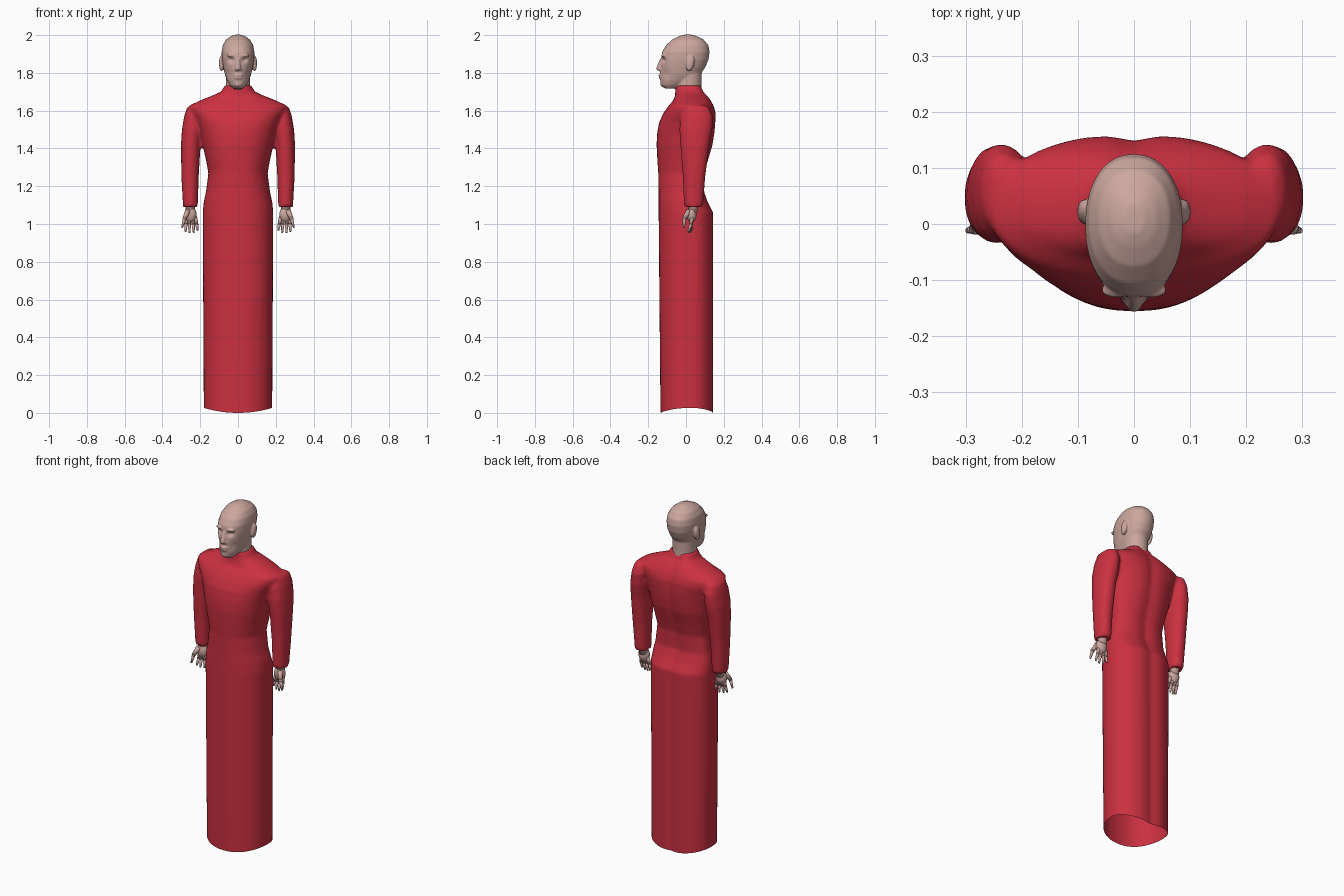
import bpy, bmesh, math
from mathutils import Vector, Matrix

if "Cube" in bpy.data.objects:
    bpy.data.objects.remove(bpy.data.objects["Cube"])


def material(name, rgb):
    m = bpy.data.materials.new(name)
    m.diffuse_color = (*rgb, 1)
    m.use_nodes = True
    m.node_tree.nodes["Principled BSDF"].inputs["Base Color"].default_value = m.diffuse_color
    return m


RED = material("red cloth", (0.60, 0.030, 0.052))
SKIN = material("skin", (0.60, 0.385, 0.345))


def loft(bm, rings, yc=None, cx=0, n=40, power=2.0, groove=0):
    """Closed tube of rings (z, half width, front y, back y[, centre x])."""
    loops = []
    for r in rings:
        z, hx, yf, yb = r[:4]
        x0 = r[4] * cx if len(r) > 4 else cx
        mid = (yf + yb) / 2 if yc is None else min(max(yc, yf), yb)
        loop = []
        for i in range(n):
            a = 2 * math.pi * i / n
            c, s = math.cos(a), math.sin(a)
            c = math.copysign(abs(c) ** (2 / power), c)
            s = math.copysign(abs(s) ** (2 / power), s)
            y = mid + (s * (yb - mid) if s > 0 else s * (mid - yf))
            if s > 0:
                y -= groove * math.exp(-(c * hx / 0.035) ** 2)
            loop.append(bm.verts.new((x0 + c * hx, y, z)))
        loops.append(loop)
    faces = []
    for a, b in zip(loops, loops[1:]):
        for i in range(n):
            j = (i + 1) % n
            faces.append(bm.faces.new((a[i], a[j], b[j], b[i])))
    faces.append(bm.faces.new(loops[0][::-1]))
    faces.append(bm.faces.new(loops[-1]))


def ball(bm, pos, radii, tilt=0):
    m = (Matrix.Translation(pos) @ Matrix.Rotation(tilt, 4, 'X')
         @ Matrix.Diagonal((*radii, 1)))
    bmesh.ops.create_uvsphere(bm, u_segments=20, v_segments=12, radius=1, matrix=m)


def limb(bm, a, b, r1, r2):
    a, b = Vector(a), Vector(b)
    d = b - a
    m = Matrix.Translation((a + b) / 2) @ d.to_track_quat('Z', 'Y').to_matrix().to_4x4()
    bmesh.ops.create_cone(bm, cap_ends=True, segments=10, radius1=r1, radius2=r2,
                          depth=d.length, matrix=m)


def finish(name, bm, mat, voxel=0, smooth=0):
    """Make the object; fuse overlapping solids when a voxel size is given."""
    me = bpy.data.meshes.new(name)
    bm.to_mesh(me)
    bm.free()
    ob = bpy.data.objects.new(name, me)
    bpy.context.collection.objects.link(ob)
    if voxel:
        mod = ob.modifiers.new("fuse", 'REMESH')
        mod.mode = 'VOXEL'
        mod.voxel_size = voxel
        sm = ob.modifiers.new("soften", 'SMOOTH')
        sm.iterations = smooth
        sm.factor = 0.5
        dg = bpy.context.evaluated_depsgraph_get()
        me = bpy.data.meshes.new_from_object(ob.evaluated_get(dg))
        ob.modifiers.clear()
        ob.data = me
    me.materials.clear()
    me.materials.append(mat)
    for p in me.polygons:
        p.use_smooth = True
        p.material_index = 0
    return ob


# Robe: long skirt, torso and shoulders
bm = bmesh.new()
loft(bm, [(-0.03, .181, -.135, .15), (0.5, .184, -.14, .15), (1.06, .187, -.145, .15),
          (1.115, .182, -.145, .12), (1.17, .17, -.145, .10), (1.27, .157, -.147, .103),
          (1.34, .17, -.152, .122), (1.42, .188, -.156, .146), (1.48, .20, -.153, .155),
          (1.54, .22, -.142, .16), (1.59, .25, -.118, .16), (1.625, .262, -.093, .15),
          (1.655, .20, -.066, .135), (1.68, .135, -.058, .118), (1.70, .09, -.057, .10),
          (1.735, .069, -.056, .086)],
     yc=0.025, power=2.25, groove=0.012)
# Sleeves
for s in (-1, 1):
    loft(bm, [(1.09, .039, -.01, .09, .252), (1.25, .046, -.017, .102, .254),
              (1.42, .052, -.03, .125, .25), (1.50, .054, -.035, .14, .243),
              (1.57, .05, -.03, .142, .235), (1.615, .036, -.01, .125, .235),
              (1.63, .018, .02, .10, .235)], cx=s, n=28, power=2.2)
robe = finish("robe", bm, RED, 0.01, 3)

# Open the hem and curve it
bm = bmesh.new()
bm.from_mesh(robe.data)
bmesh.ops.bisect_plane(bm, geom=bm.verts[:] + bm.edges[:] + bm.faces[:],
                       plane_co=(0, 0, 0.03), plane_no=(0, 0, 1), clear_inner=True)
for v in bm.verts:
    if v.co.z < 0.0301:
        v.co.z = 0.026 * min(1, abs(v.co.x) / 0.18) ** 2
bm.to_mesh(robe.data)
bm.free()

# Head: skull, jaw and neck
bm = bmesh.new()
loft(bm, [(1.717, .028, -.112, -.05), (1.735, .044, -.132, -.01), (1.76, .058, -.136, .04),
          (1.79, .069, -.137, .075), (1.83, .078, -.135, .102), (1.87, .085, -.133, .119),
          (1.91, .087, -.127, .125), (1.945, .081, -.107, .119), (1.975, .064, -.075, .095),
          (1.993, .04, -.04, .06), (2.002, .018, -.015, .035)], power=2.2)
loft(bm, [(1.66, .068, -.055, .085), (1.74, .064, -.055, .082), (1.84, .062, -.05, .085)])
# Nose, brow, lips, chin and ears
limb(bm, (0, -.128, 1.873), (0, -.141, 1.825), .010, .016)
ball(bm, (0, -.143, 1.822), (.013, .015, .011))
for s in (-1, 1):
    ball(bm, (s * .013, -.133, 1.818), (.01, .011, .009))
    ball(bm, (s * .032, -.118, 1.892), (.028, .014, .008))
    ball(bm, (s * .088, .022, 1.85), (.013, .022, .042), -0.2)
ball(bm, (0, -.135, 1.787), (.026, .011, .007))
ball(bm, (0, -.134, 1.774), (.023, .011, .007))
ball(bm, (0, -.122, 1.74), (.022, .014, .015))
head = finish("head", bm, SKIN, 0.005, 3)
# Eye sockets and hollow cheeks
for v in head.data.vertices:
    x, y, z = v.co
    if y < -0.04:
        eye = math.exp(-((abs(x) - .033) / .017) ** 2 - ((z - 1.868) / .012) ** 2)
        cheek = math.exp(-((abs(x) - .05) / .018) ** 2 - ((z - 1.795) / .025) ** 2)
        v.co.y += .014 * eye + .008 * cheek

# Hands
for s, side in ((-1, "right"), (1, "left")):
    bm = bmesh.new()
    limb(bm, (s * .252, .04, 1.14), (s * .252, .035, 1.06), .026, .026)
    ball(bm, (s * .252, .03, 1.05), (.033, .026, .042))
    for x0, x1, y1, z1 in ((.228, .213, .03, .965), (.242, .234, .022, .953),
                           (.257, .257, .015, .953), (.27, .278, .012, .96)):
        mid = (s * (x0 * .4 + x1 * .6), .027, 1.0)
        limb(bm, (s * x0, .032, 1.04), mid, .011, .009)
        ball(bm, mid, (.009, .009, .009))
        limb(bm, mid, (s * x1, y1, z1), .009, .005)
    limb(bm, (s * .265, .015, 1.07), (s * .283, -.008, 1.03), .015, .011)
    ball(bm, (s * .283, -.008, 1.03), (.011, .011, .011))
    limb(bm, (s * .283, -.008, 1.03), (s * .296, -.012, .98), .010, .005)
    finish(side + "_hand", bm, SKIN)
